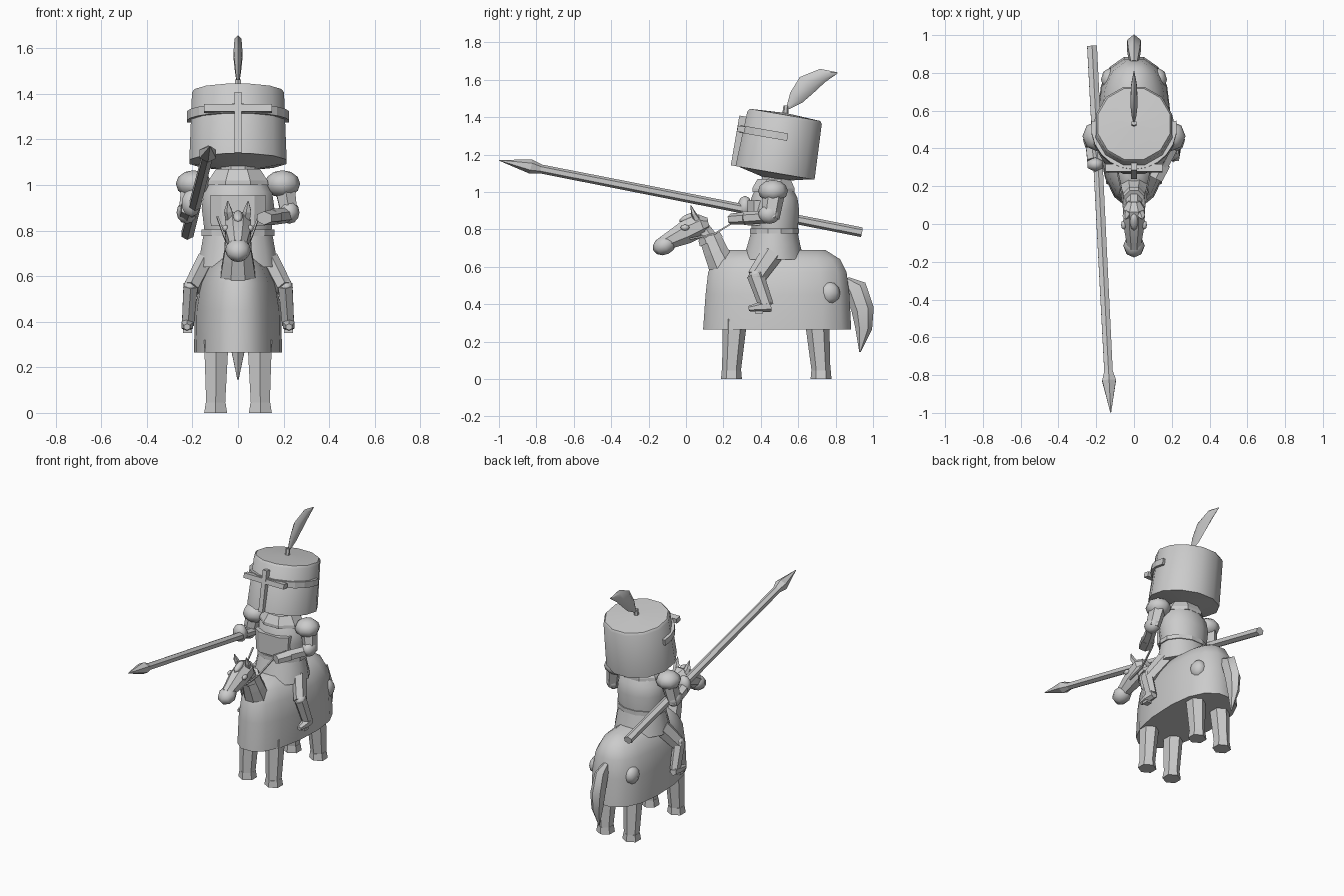
import bpy, bmesh
from math import sin, cos, pi, radians
from mathutils import Vector, Matrix

def obj(name, verts, faces, smooth=None, M=None):
    me = bpy.data.meshes.new(name)
    me.from_pydata([tuple(v) for v in verts], [], faces)
    if M:
        me.transform(M)
    bm = bmesh.new()
    bm.from_mesh(me)
    bmesh.ops.recalc_face_normals(bm, faces=bm.faces)
    bm.to_mesh(me)
    bm.free()
    o = bpy.data.objects.new(name, me)
    bpy.context.collection.objects.link(o)
    if smooth:
        bpy.ops.object.select_all(action='DESELECT')
        bpy.context.view_layer.objects.active = o
        o.select_set(True)
        bpy.ops.object.shade_smooth_by_angle(angle=radians(smooth))
    return o

def power(c, e):
    return abs(c) ** e * (1 if c > 0 else -1)

def tube(name, pts, n=6, flat=False, e=1, egg=0, smooth=None, M=None):
    """Loft rings along a path; each point is x, y, z, half-width, half-depth."""
    verts, faces = [], []
    P = [Vector(p[:3]) for p in pts]
    for i, p in enumerate(pts):
        t = Vector((0, 0, 1)) if flat else (P[min(i + 1, len(P) - 1)] - P[max(i - 1, 0)]).normalized()
        u = (Vector((1, 0, 0)) - t * t.x).normalized()
        v = t.cross(u)
        for k in range(n):
            a = 2 * pi * (k + .5) / n
            verts.append(P[i] + u * p[3] * power(cos(a), e) * (1 + egg * sin(a)) + v * p[4] * power(sin(a), e))
    for i in range(len(pts) - 1):
        for k in range(n):
            k2 = (k + 1) % n
            faces.append((i*n + k, i*n + k2, i*n + n + k2, i*n + n + k))
    faces += [tuple(range(n)), tuple(range(len(verts) - n, len(verts)))]
    return obj(name, verts, faces, smooth, M)

def stack(name, rows, n=12, **kw):
    """Horizontal rings from z, half-width, front y, back y."""
    return tube(name, [(0, (f + b) / 2, z, w, (b - f) / 2) for z, w, f, b in rows], n, flat=True, **kw)

def box(name, c, s, M=None):
    v = [Vector((c[0] + x*s[0]/2, c[1] + y*s[1]/2, c[2] + z*s[2]/2)) for x in (-1, 1) for y in (-1, 1) for z in (-1, 1)]
    return obj(name, v, [(0, 1, 3, 2), (4, 6, 7, 5), (0, 4, 5, 1), (2, 3, 7, 6), (0, 2, 6, 4), (1, 5, 7, 3)], M=M)

def ball(name, c, s, seg=8, rings=6, rot=0):
    me = bpy.data.meshes.new(name)
    bm = bmesh.new()
    bmesh.ops.create_uvsphere(bm, u_segments=seg, v_segments=rings, radius=1)
    bm.to_mesh(me)
    bm.free()
    me.transform(Matrix.Translation(c) @ Matrix.Rotation(rot, 4, 'X') @ Matrix.Diagonal((*s, 1)))
    o = bpy.data.objects.new(name, me)
    bpy.context.collection.objects.link(o)
    for f in me.polygons:
        f.use_smooth = True
    return o

# horse cloth and body
stack("horse_cloth", [(.265, .192, .085, .89), (.45, .188, .098, .88), (.57, .168, .112, .865),
                      (.64, .13, .15, .83), (.69, .065, .22, .75)], 16, e=.85, egg=.12, smooth=40)

# horse legs with hooves
for s in (-1, 1):
    for name, y0, y1 in (("front", .262, .243), ("hind", .70, .722)):
        tube(f"{name}_horse_leg", [(s*.098, y1, .04, .048, .05), (s*.095, y0, .32, .062, .066)], 6, flat=True)
        tube(f"{name}_hoof", [(s*.098, y1, 0, .058, .056), (s*.098, y1, .045, .05, .052)], 6, flat=True)
    ball("haunch_bulge", (s*.13, .765, .46), (.045, .06, .06))

# horse neck, cloth collar and head
tube("neck_cloth", [(0, .21, .57, .088, .085), (0, .16, .68, .07, .07), (0, .125, .765, .052, .062)], 8)
tube("neck_collar", [(0, .135, .735, .064, .072), (0, .122, .765, .058, .066)], 8)
tube("horse_neck", [(0, .14, .72, .048, .055), (0, .075, .82, .045, .045)], 8)
tube("horse_head", [(0, .12, .83, .035, .035), (0, .085, .825, .062, .065), (0, .0, .785, .06, .068),
                    (0, -.08, .745, .045, .05), (0, -.12, .725, .04, .042)], 8, smooth=35)
ball("muzzle", (0, -.115, .715), (.057, .066, .05), rot=radians(25))
ball("forelock", (0, .01, .862), (.022, .05, .02), rot=radians(25))
for s in (-1, 1):
    tube("ear", [(s*.035, .06, .85, .02, .02), (s*.042, .04, .885, .02, .014), (s*.045, .025, .93, .002, .002)], 5)
    ball("horse_eye", (s*.055, -.005, .81), (.014, .024, .016))
    # reins
    tube("rein", [(s*.05, .02, .75, .006, .006), (s*.06, .15, .775, .006, .006), (s*.09, .29, .86, .006, .006)], 4)

# tail
tube("tail", [(0, .855, .53, .02, .02), (0, .905, .485, .035, .062), (0, .945, .37, .042, .06),
              (0, .95, .27, .033, .045), (0, .93, .145, .003, .004)], 6, smooth=40)

# rider torso, belt, skirt, collar
stack("tunic_skirt", [(.64, .18, .30, .635), (.72, .168, .325, .615), (.79, .155, .345, .60)], smooth=35)
stack("torso", [(.78, .15, .35, .60), (.9, .165, .335, .61), (.97, .155, .345, .60), (1.04, .11, .38, .56)], smooth=35)
stack("belt", [(.777, .165, .337, .608), (.805, .165, .337, .608)])
stack("collar", [(1.0, .145, .345, .59), (1.02, .14, .345, .59), (1.07, .105, .375, .565)], 8)
stack("neck", [(1.04, .08, .40, .54), (1.13, .08, .40, .54)], 8)
stack("chest_plate", [(.82, .125, .325, .5), (.955, .13, .325, .5)], 8, e=.6)

# rider legs and arms
for s in (-1, 1):
    tube("thigh", [(s*.14, .46, .67, .04, .06), (s*.205, .375, .545, .038, .05)], 6)
    ball("knee", (s*.21, .375, .55), (.036, .042, .04), 6, 4)
    tube("shin", [(s*.208, .37, .56, .036, .046), (s*.22, .43, .39, .03, .04)], 6)
    tube("boot", [(s*.222, .455, .39, .025, .03), (s*.223, .40, .385, .03, .028), (s*.224, .335, .377, .016, .014)], 6)
    tube("stirrup", [(s*.222, .39, .35, .027, .03), (s*.222, .39, .365, .027, .03)], 4, flat=True)
    ball("shoulder_plate", (s*.195, .465, 1.005), (.078, .08, .06), 8, 6)
    tube("upper_arm", [(s*.205, .47, .99, .05, .058), (s*.228, .45, .86, .04, .05)], 6)
    ball("elbow", (s*.225, .445, .88), (.045, .06, .05), 8, 6)
tube("rein_forearm", [(.222, .44, .868, .034, .034), (.15, .31, .86, .036, .036)], 6)
tube("rein_glove", [(.155, .32, .86, .045, .034), (.115, .24, .855, .042, .03)], 6)
tube("lance_forearm", [(-.228, .44, .87, .034, .034), (-.215, .34, .90, .038, .038)], 6)
ball("lance_glove", (-.205, .315, .92), (.05, .04, .06), 6, 5)

# lance
tube("lance_shaft", [(-.222, .94, .785, .03, .026), (-.134, -.80, 1.128, .026, .024)], 6)
tube("lance_tip", [(-.136, -.76, 1.12, .02, .02), (-.132, -.83, 1.136, .042, .038), (-.123, -1.0, 1.17, .002, .002)], 6)

# helmet, tilted back
H = Matrix.Translation((0, .476, 1.102)) @ Matrix.Rotation(radians(-9.8), 4, 'X')
tube("helmet", [(0, 0, -.035, .05, .05), (0, 0, .0, .205, .205), (0, 0, 0, .221, .222), (0, 0, .30, .209, .209),
                (0, 0, .315, .198, .198), (0, 0, .325, .01, .01)], 12, flat=True, smooth=35, M=H)
# visor band and vertical bar
A = [pi - .15 + (pi + .3) * k / 12 for k in range(13)]
v = [(r*cos(a), r*sin(a), z) for a in A for r, z in ((.2, .18), (.227, .18), (.227, .22), (.2, .22))]
f = [(4*i + j, 4*i + (j+1) % 4, 4*i + 4 + (j+1) % 4, 4*i + 4 + j) for i in range(12) for j in range(4)]
obj("visor_band", v, f + [(0, 1, 2, 3), (48, 49, 50, 51)], M=H)
box("visor_bar", (0, -.215, .135), (.03, .05, .27), H)
box("visor_slit", (0, -.218, .2), (.3, .04, .032), H)

# plume
tube("plume_socket", [(0, .53, 1.41, .016, .016), (0, .535, 1.462, .014, .014)], 6)
tube("plume", [(0, .545, 1.45, .006, .01), (0, .59, 1.505, .015, .042), (0, .645, 1.572, .022, .056),
               (0, .73, 1.623, .018, .038), (0, .81, 1.637, .002, .003)], 6, smooth=40)
